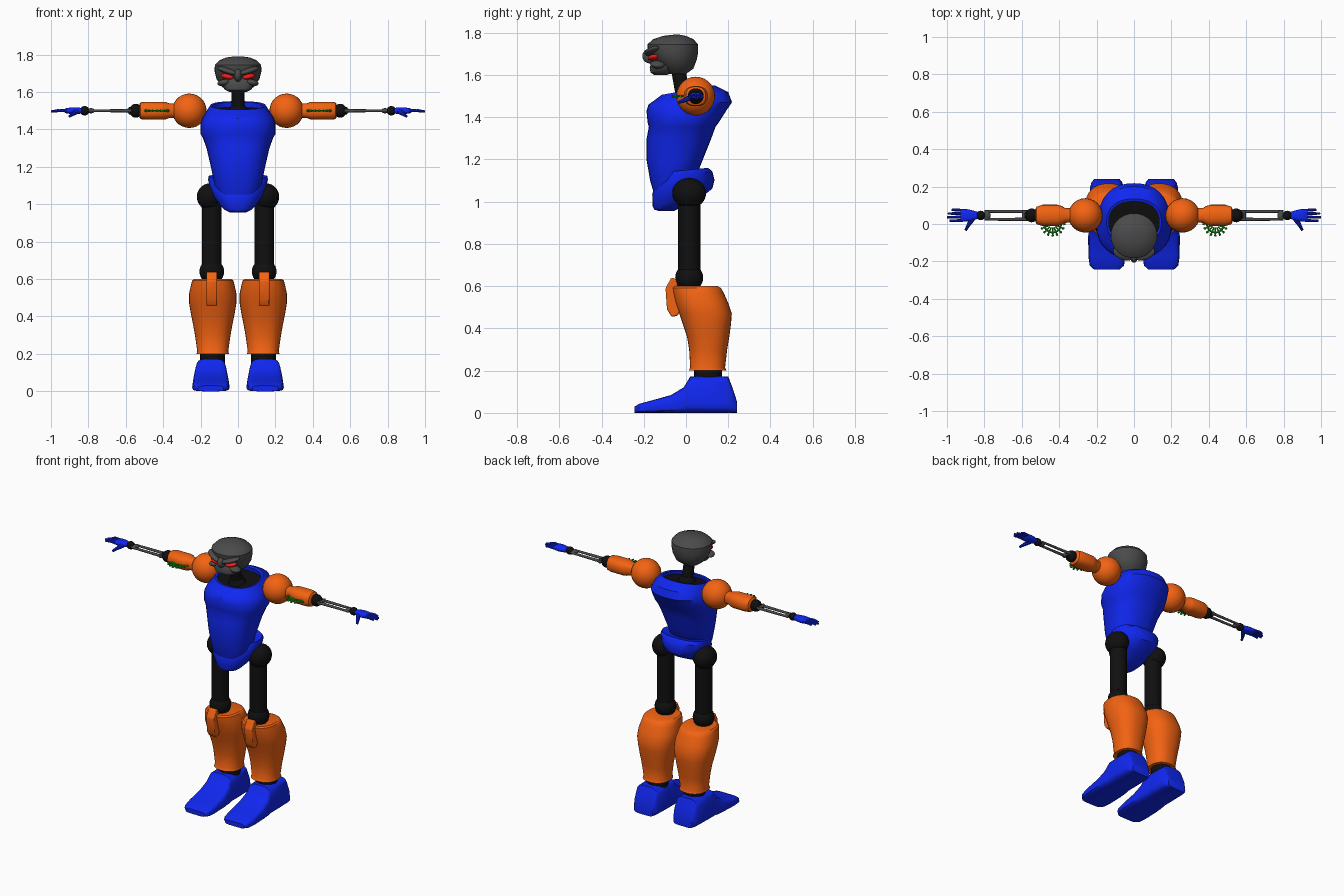
import bpy, bmesh, math
from mathutils import Vector

if "Cube" in bpy.data.objects:
    bpy.data.objects.remove(bpy.data.objects["Cube"])


def mat(name, r, g, b):
    m = bpy.data.materials.new(name)
    m.diffuse_color = (r, g, b, 1)
    m.use_nodes = True
    m.node_tree.nodes["Principled BSDF"].inputs["Base Color"].default_value = m.diffuse_color
    return m


BLUE = mat("blue", 0.005, 0.02, 0.87)
ORANGE = mat("orange", 0.9, 0.125, 0.006)
BLACK = mat("black", 0.005, 0.005, 0.005)
DARK = mat("dark_grey", 0.07, 0.07, 0.07)
RED = mat("red", 0.9, 0.01, 0.01)
GREEN = mat("green", 0.01, 0.4, 0.01)


def finish(name, bm, m):
    bmesh.ops.recalc_face_normals(bm, faces=bm.faces[:])
    me = bpy.data.meshes.new(name)
    bm.to_mesh(me)
    bm.free()
    me.materials.append(m)
    ob = bpy.data.objects.new(name, me)
    bpy.context.collection.objects.link(ob)
    return ob


def loft(name, rings, m, bevel=0):
    bm = bmesh.new()
    vs = [[bm.verts.new(p) for p in r] for r in rings]
    n = len(vs[0])
    for a, b in zip(vs, vs[1:]):
        for i in range(n):
            j = (i + 1) % n
            bm.faces.new((a[i], a[j], b[j], b[i]))
    bm.faces.new(vs[0])
    bm.faces.new(vs[-1])
    ob = finish(name, bm, m)
    if bevel:
        mod = ob.modifiers.new("bevel", 'BEVEL')
        mod.width, mod.segments = bevel, 2
    return ob


def oval(z, hx, y0, y1, x=0, p=2.0, n=32, tilt=0):
    # horizontal superellipse between y0 and y1, optionally sloping in y
    pts = []
    for i in range(n):
        a = 2 * math.pi * i / n
        c, s = math.cos(a), math.sin(a)
        u = math.copysign(abs(c) ** (2 / p), c)
        v = math.copysign(abs(s) ** (2 / p), s)
        y = (y0 + y1) / 2 + v * (y1 - y0) / 2
        pts.append((x + u * hx, y, z + tilt * y))
    return pts


def ball(name, c, r, m, rot=(0, 0, 0)):
    bm = bmesh.new()
    bmesh.ops.create_uvsphere(bm, u_segments=24, v_segments=14, radius=1)
    ob = finish(name, bm, m)
    ob.location, ob.rotation_euler = c, rot
    ob.scale = r if isinstance(r, tuple) else (r, r, r)
    return ob


def rod(name, a, b, r0, r1, m, n=20):
    a, b = Vector(a), Vector(b)
    bm = bmesh.new()
    bmesh.ops.create_cone(bm, cap_ends=True, segments=n, radius1=r0, radius2=r1, depth=(b - a).length)
    ob = finish(name, bm, m)
    ob.location = (a + b) / 2
    ob.rotation_euler = (b - a).to_track_quat('Z', 'Y').to_euler()
    return ob


# Torso shell with open, sloping collar
T = [(1.05, .095, -.155, -.03, 0), (1.1, .125, -.17, .04, 0), (1.2, .145, -.187, .08, 0),
     (1.3, .168, -.186, .12, 0), (1.355, .188, -.176, .14, 0), (1.375, .2, -.182, .155, 0),
     (1.43, .2, -.187, .19, 0), (1.465, .19, -.178, .218, 0.03), (1.495, .168, -.155, .2, .12),
     (1.527, .147, -.115, .135, .18), (1.524, .135, -.1, .12, .18), (1.46, .14, -.11, .13, .1)]
loft("torso", [oval(z, h, a, b, p=2.3, tilt=t) for z, h, a, b, t in T], BLUE)
loft("collar_lining", [oval(z, .137, -.105, .124, p=2.3, tilt=.15) for z in (1.47, 1.5)], BLACK)

# Pelvis bowl
P = [(.955, .04, -.125, -.06, 0), (.985, .075, -.15, .0, .15), (1.01, .1, -.158, .08, .2),
     (1.05, .135, -.16, .125, .1), (1.09, .15, -.15, .135, .1), (1.13, .16, -.12, .125, .1),
     (1.15, .157, -.1, .105, .1), (1.14, .13, -.09, .08, .1)]
loft("pelvis", [oval(z, h, a, b, p=2.2, tilt=t) for z, h, a, b, t in P], BLUE)

# Neck
rod("neck", (0, -.005, 1.46), (0, -.04, 1.64), .036, .033, BLACK)
rod("neck_base", (0, -.005, 1.47), (0, -.013, 1.53), .07, .036, BLACK)

# Head: cranium, jaw, nose, brows, eyes
H = [(1.605, .055, -.085, .0), (1.63, .088, -.12, .035), (1.67, .115, -.155, .05), (1.71, .125, -.18, .058),
     (1.745, .124, -.183, .057), (1.77, .1, -.155, .035), (1.785, .062, -.11, .0), (1.791, .02, -.06, -.03)]
loft("cranium", [oval(z, h, a, b) for z, h, a, b in H], DARK)
J = [(1.6, .045, -.15, -.09), (1.612, .07, -.168, -.07), (1.635, .085, -.172, -.06),
     (1.655, .085, -.165, -.06), (1.68, .06, -.16, -.06)]
loft("jaw", [oval(z, h, a, b, p=2.5) for z, h, a, b in J], DARK)
ball("nose_ridge", (0, -.17, 1.69), (.022, .037, .035), DARK)
for s in (-1, 1):
    ball("brow", (s * .055, -.158, 1.713), (.062, .034, .016), DARK, (0, -s * .3, s * .35))
    ball("cheek", (s * .075, -.135, 1.65), (.035, .035, .018), DARK, (0, s * .2, s * .4))
    ball("eye", (s * .058, -.155, 1.683), (.036, .023, .014), RED, (0, -s * .2, s * .4))


def foot_ring(y, h, zt, x):
    # wide at the sole, narrowing with height
    pts = []
    for i in range(20):
        a = 2 * math.pi * (i + .5) / 20
        c, s = math.cos(a), math.sin(a)
        u = math.copysign(abs(c) ** .45, c)
        z = zt * (.5 + .5 * math.copysign(abs(s) ** .45, s))
        pts.append((x + u * h * (1 - 1.4 * z), y, z))
    return pts


CALF = [(.2, .087, .012, .192), (.215, .083, .02, .185), (.3, .095, .015, .195), (.36, .106, .005, .205),
        (.42, .118, -.015, .213), (.47, .126, -.032, .217), (.52, .127, -.05, .2), (.57, .116, -.062, .178),
        (.592, .11, -.065, .165), (.6, .1, -.055, .15)]
FOOT = [(-.243, .07, .03), (-.222, .094, .043), (-.17, .102, .057), (-.07, .104, .085), (-.01, .103, .122),
        (.02, .1, .173), (.1, .1, .176), (.2, .096, .173), (.222, .087, .115), (.241, .07, .055)]
PAD = [(-.07, .64), (-.048, .635), (-.035, .59), (-.02, .5), (-.04, .46),
       (-.068, .455), (-.09, .49), (-.097, .59)]
ARM = [(.31, .036, .036), (.37, .04, .04), (.385, .05, .046), (.41, .057, .048),
       (.49, .057, .048), (.52, .047, .045), (.527, .035, .035)]
AY, AZ = .046, 1.5

for s in (-1, 1):
    # Leg
    x = s * .14
    ball("hip_joint", (s * .15, .015, 1.04), (.07, .08, .072), BLACK)
    rod("thigh", (x, .015, 1.03), (x, .015, .64), .053, .053, BLACK, 24)
    ball("knee_joint", (x, .015, .64), .066, BLACK)
    loft("shin_guard", [oval(z, h, a, b, x=s * .135, p=2.3) for z, h, a, b in CALF], ORANGE)
    loft("knee_pad", [[(x + d, y, z) for y, z in PAD] for d in (-.028, .028)], ORANGE, .006)
    rod("ankle", (s * .136, .105, .14), (s * .136, .105, .23), .066, .066, BLACK, 24)
    loft("foot", [foot_ring(y, h, z, s * .145) for y, h, z in FOOT], BLUE)

    # Shoulder and upper arm
    ball("shoulder", (s * .26, AY, AZ), .092, ORANGE)
    rings = [[(s * d, AY + q[0], AZ + q[1]) for q in oval(0, hy, -hz, hz, p=2.4, n=24)] for d, hy, hz in ARM]
    loft("upper_arm", rings, ORANGE)

    # Spiked wheel half sunk in the arm front
    c = Vector((s * .435, .0, AZ))
    for i in range(16):
        a, b = i * math.pi / 8, (i + 1) * math.pi / 8
        d, e = Vector((math.cos(a), math.sin(a), 0)), Vector((math.cos(b), math.sin(b), 0))
        rod("wheel_rim", c + d * .046, c + e * .046, .005, .005, GREEN, 8)
        if d.y < .1:
            rod("wheel_spike", c + d * .02, c + d * .064, .004, .004, GREEN, 8)
            rod("wheel_tip", c + d * .058, c + d * .068, .007, .005, GREEN, 8)

    # Elbow, twin forearm rods, wrist
    ball("elbow", (s * .547, AY, AZ), (.034, .037, .037), BLACK)
    rod("elbow_cap", (s * .55, AY, AZ), (s * .585, AY, AZ), .03, .018, BLACK)
    for dy in (-.021, .021):
        rod("forearm_rod", (s * .57, AY + dy, AZ), (s * .8, AY + dy, AZ), .009, .007, DARK, 12)
    rod("forearm_bracket", (s * .585, AY - .027, AZ), (s * .585, AY + .027, AZ), .013, .013, DARK, 12)
    ball("forearm_end", (s * .785, AY, AZ), (.018, .028, .014), DARK)
    ball("wrist", (s * .82, AY, AZ), (.026, .025, .025), BLACK)

    # Hand
    palm = [(.835, .018, .014), (.855, .025, .018), (.89, .033, .018), (.92, .034, .014), (.928, .03, .008)]
    rings = [[(s * d, AY + q[0], AZ + q[1]) for q in oval(0, hy, -hz, hz, p=2.6, n=16)] for d, hy, hz in palm]
    loft("palm", rings, BLUE)
    for i, tip in enumerate((.985, 1.0, .995, .975)):
        y = AY - .026 + i * .0175
        k = (s * .955, y + (i - 1.5) * .002, AZ + .002)
        rod("finger_base", (s * .915, y, AZ), k, .0085, .008, BLUE, 10)
        rod("finger_tip", k, (s * tip, k[1], AZ - .004), .008, .006, BLUE, 10)
    rod("thumb_base", (s * .865, AY - .02, AZ - .005), (s * .885, -.005, AZ - .018), .015, .011, BLUE, 10)
    rod("thumb_tip", (s * .883, -.002, AZ - .017), (s * .9, -.033, AZ - .03), .011, .007, BLUE, 10)

bpy.ops.object.select_all(action='SELECT')
bpy.context.view_layer.objects.active = bpy.context.selected_objects[0]
bpy.ops.object.shade_smooth_by_angle(angle=math.radians(35))
